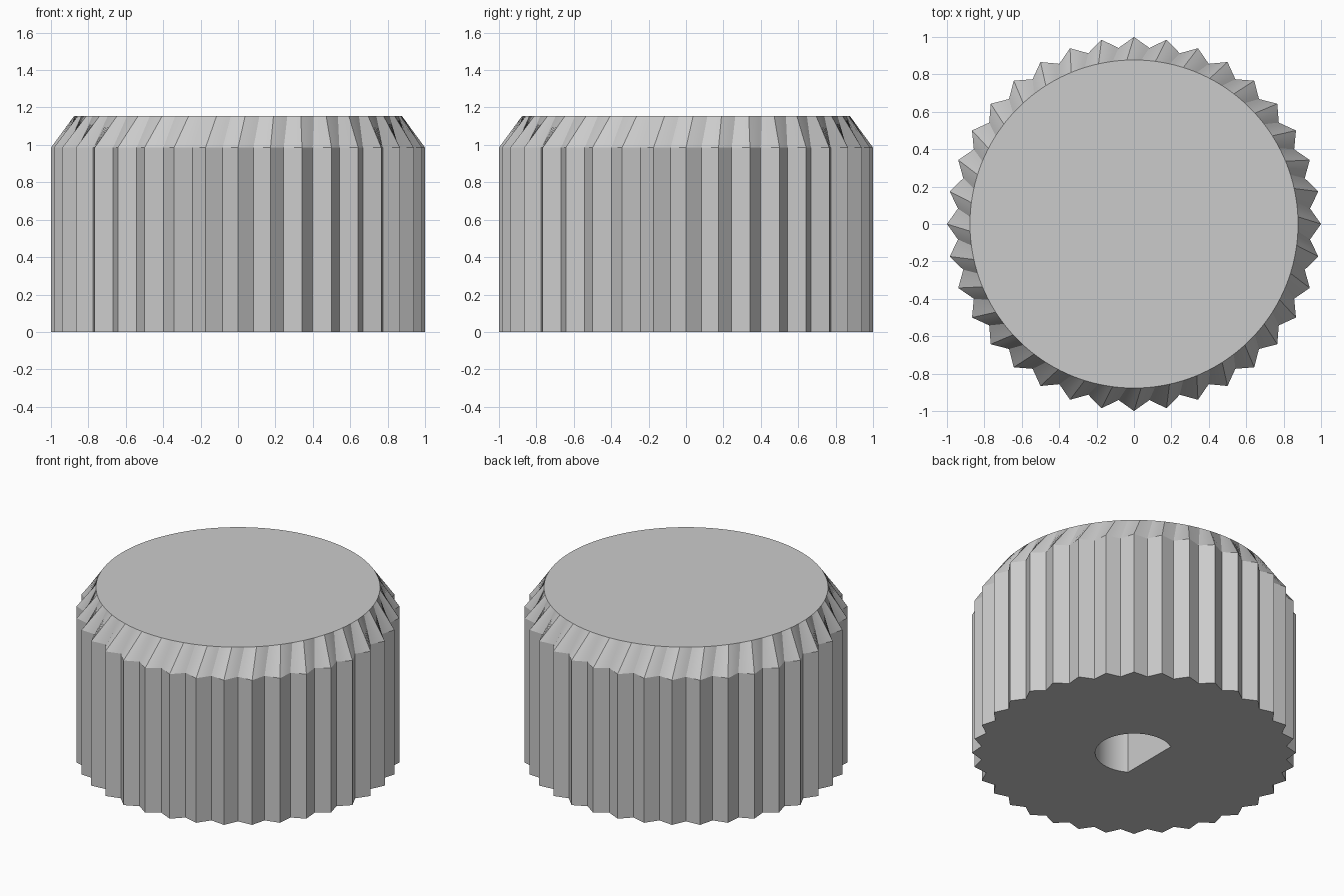
import bpy, bmesh
from math import sin, cos, pi, radians, acos
from mathutils import Vector

cube = bpy.data.objects.get("Cube")
if cube:
    bpy.data.objects.remove(cube, do_unlink=True)

TEETH, SUB = 36, 4
PEAK, VALLEY, TOP_R = 1.0, 0.945, 0.877
RIM_Z, TOP_Z = 0.985, 1.155
TWIST = radians(2.5)
BORE_R, BORE_FLAT, BORE_DEPTH = 0.24, 0.125, 0.8

grey = bpy.data.materials.new("plain_grey")
grey.use_nodes = True
colour = (0.6, 0.6, 0.6, 1)
grey.diffuse_color = colour
grey.node_tree.nodes["Principled BSDF"].inputs["Base Color"].default_value = colour


def polar(r, a):
    return Vector((r * cos(a), r * sin(a)))


def toothed_outline():
    """Straight-sided serrations, each flank subdivided."""
    count = TEETH * 2
    corners = [polar(VALLEY if i % 2 else PEAK, 2 * pi * i / count) for i in range(count)]
    return [corners[i].lerp(corners[(i + 1) % count], s / SUB)
            for i in range(count) for s in range(SUB)]


def d_outline(steps=48):
    """Circle cut by a flat on the -x side."""
    end = acos(-BORE_FLAT / BORE_R)
    return [polar(BORE_R, -end + 2 * end * i / steps) for i in range(steps + 1)]


def ring(bm, outline, z):
    return [bm.verts.new((p.x, p.y, z)) for p in outline]


def loop_edges(bm, verts):
    return [bm.edges.get(pair) or bm.edges.new(pair)
            for pair in zip(verts, verts[1:] + verts[:1])]


def bridge(bm, low, high):
    n = len(low)
    for i in range(n):
        j = (i + 1) % n
        bm.faces.new((low[i], low[j], high[j], high[i]))


bm = bmesh.new()

# Serrated wall and the twisted bevel blending into the round top
outline = toothed_outline()
n = len(outline)
circle = [polar(TOP_R, 2 * pi * i / n + TWIST) for i in range(n)]
base = ring(bm, outline, 0)
rim = ring(bm, outline, RIM_Z)
top = ring(bm, circle, TOP_Z)
bridge(bm, base, rim)
bridge(bm, rim, top)
bm.faces.new(top)

# D-shaped blind shaft bore
bore_mouth = ring(bm, d_outline(), 0)
bore_end = ring(bm, d_outline(), BORE_DEPTH)
bridge(bm, bore_mouth, bore_end)
bm.faces.new(bore_end)

# Underside around the bore
bmesh.ops.triangle_fill(bm, use_beauty=True, normal=(0, 0, -1),
                        edges=loop_edges(bm, base) + loop_edges(bm, bore_mouth))
bmesh.ops.recalc_face_normals(bm, faces=bm.faces)

mesh = bpy.data.meshes.new("knurled_knob")
bm.to_mesh(mesh)
bm.free()
mesh.materials.append(grey)
knob = bpy.data.objects.new("knurled_knob", mesh)
bpy.context.collection.objects.link(knob)

bpy.ops.object.select_all(action="DESELECT")
knob.select_set(True)
bpy.context.view_layer.objects.active = knob
bpy.ops.object.shade_smooth_by_angle(angle=radians(20))
